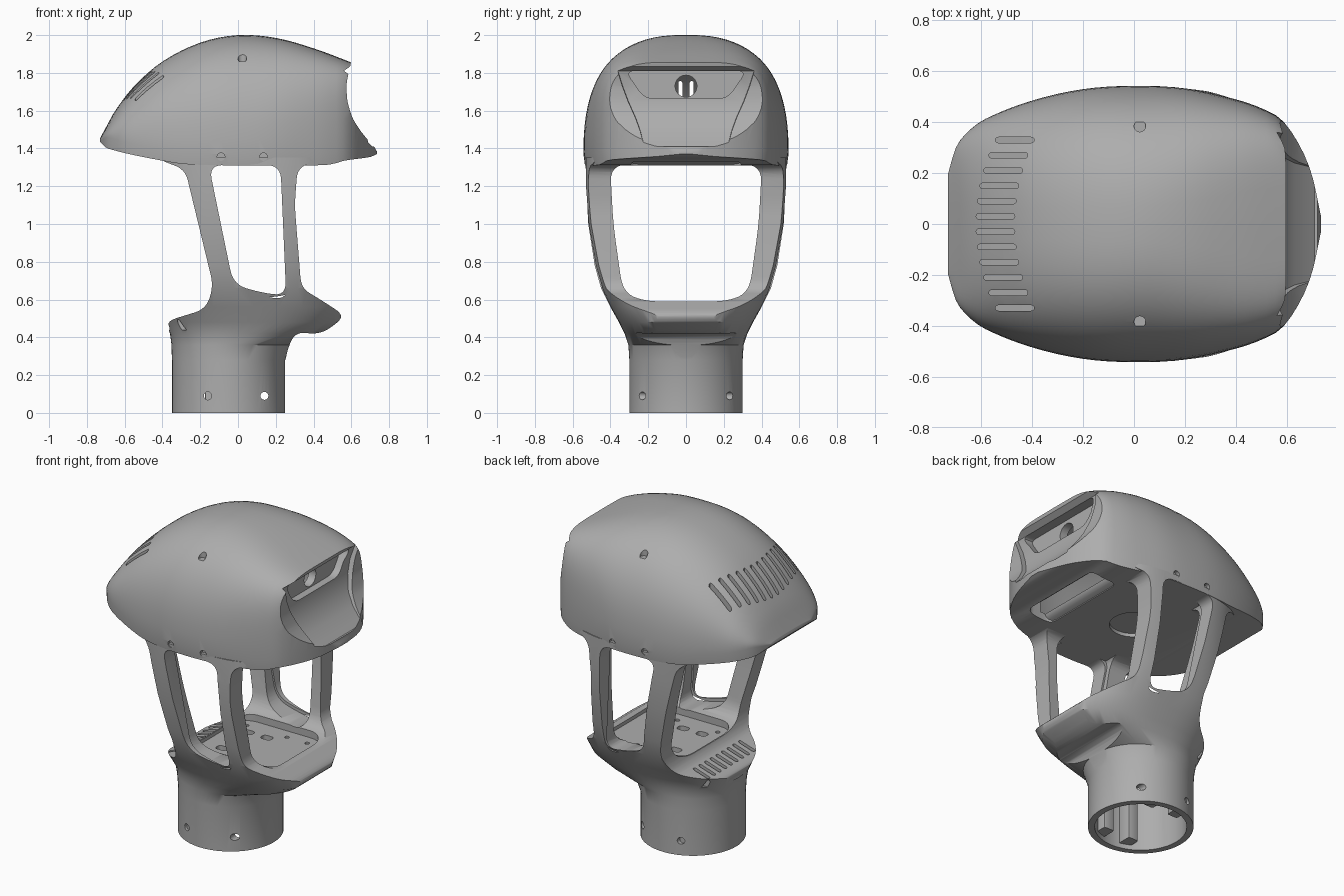
import bpy, bmesh
from math import cos, sin, pi
from mathutils import Vector

if "Cube" in bpy.data.objects:
    bpy.data.objects.remove(bpy.data.objects["Cube"])

grey = bpy.data.materials.new("matte grey")
grey.use_nodes = True
grey.diffuse_color = (0.42, 0.42, 0.42, 1)
grey.node_tree.nodes["Principled BSDF"].inputs["Base Color"].default_value = grey.diffuse_color


# ---- helpers ----
def finish(name, bm):
    bmesh.ops.recalc_face_normals(bm, faces=bm.faces)
    mesh = bpy.data.meshes.new(name)
    bm.to_mesh(mesh)
    bm.free()
    mesh.materials.append(grey)
    obj = bpy.data.objects.new(name, mesh)
    bpy.context.collection.objects.link(obj)
    return obj


def loft(name, rings):
    bm = bmesh.new()
    rows = [[bm.verts.new(p) for p in ring] for ring in rings]
    n = len(rows[0])
    for a, b in zip(rows, rows[1:]):
        for i in range(n):
            j = (i + 1) % n
            bm.faces.new((a[i], a[j], b[j], b[i]))
    bm.faces.new(rows[0])
    bm.faces.new(rows[-1])
    return finish(name, bm)


def prism(name, outline, axis, lo, hi):
    place = {"x": lambda p, d: (d, p[0], p[1]),
             "y": lambda p, d: (p[0], d, p[1]),
             "z": lambda p, d: (p[0], p[1], d)}[axis]
    return loft(name, [[place(p, d) for p in outline] for d in (lo, hi)])


def rounded(points, radius, steps=6):
    """Fillet every corner of a closed outline."""
    pts = [Vector(p) for p in points]
    out = []
    for i, p in enumerate(pts):
        ends = []
        for q in (pts[i - 1], pts[(i + 1) % len(pts)]):
            d = q - p
            ends.append(p + d.normalized() * min(radius, d.length * 0.49))
        for k in range(steps + 1):
            t = k / steps
            out.append(ends[0] * (1 - t) ** 2 + p * 2 * t * (1 - t) + ends[1] * t * t)
    return out


def mirrored(half):
    return half + [(-u, v) for u, v in reversed(half)]


def box(cx, cy, hx, hy):
    return [(cx - hx, cy - hy), (cx + hx, cy - hy), (cx + hx, cy + hy), (cx - hx, cy + hy)]


def circle(cx, cy, r, n=24):
    return [(cx + r * cos(2 * pi * i / n), cy + r * sin(2 * pi * i / n)) for i in range(n)]


def smooth(keys, t):
    """Read a smooth curve through (t, value) keys."""
    i = 0
    while i < len(keys) - 2 and t > keys[i + 1][0]:
        i += 1

    def slope(k):
        a, b = keys[max(k - 1, 0)], keys[min(k + 1, len(keys) - 1)]
        return (b[1] - a[1]) / (b[0] - a[0])
    (t0, v0), (t1, v1) = keys[i], keys[i + 1]
    h = t1 - t0
    s = min(max((t - t0) / h, 0), 1)
    return (v0 * (1 + 2 * s) * (1 - s) ** 2 + slope(i) * h * s * (1 - s) ** 2
            + v1 * s * s * (3 - 2 * s) - slope(i + 1) * h * s * s * (1 - s))


def power(v, e):
    return abs(v) ** e * (1 if v >= 0 else -1)


def boolean(obj, tools, operation="DIFFERENCE"):
    for tool in tools:
        mod = obj.modifiers.new("cut", "BOOLEAN")
        mod.operation, mod.object, mod.solver = operation, tool, "EXACT"
    bpy.context.view_layer.update()
    mesh = bpy.data.meshes.new_from_object(obj.evaluated_get(bpy.context.evaluated_depsgraph_get()))
    obj.modifiers.clear()
    obj.data = mesh
    for tool in tools:
        bpy.data.objects.remove(tool)


# ---- head shell: arched sections along x ----
TOP = [(-.73, 1.455), (-.7, 1.51), (-.65, 1.6), (-.55, 1.73), (-.4, 1.86), (-.2, 1.96),
       (0, 2), (.2, 1.985), (.4, 1.93), (.6, 1.855), (.735, 1.8)]
BASE = [(-.73, 1.435), (-.69, 1.4), (-.4, 1.335), (-.25, 1.315), (.3, 1.31), (.49, 1.315),
        (.56, 1.335), (.7, 1.355), (.735, 1.37)]
WIDTH = [(-.73, .2), (-.7, .3), (-.65, .365), (-.58, .415), (-.4, .485), (-.2, .53), (0, .543),
         (.2, .533), (.4, .49), (.5, .455), (.58, .41), (.65, .31), (.7, .19), (.735, .03)]


def arch(x, scale=1, drop=0, lift=0):
    low = smooth(BASE, x)
    top, w = smooth(TOP, x) - drop, smooth(WIDTH, x) * scale
    side = low + max(min(.06, (top - low) / 2), lift + .005)
    e = 2 / (2.5 + 2.5 * max(0, x / .6) ** 2)
    ring = []
    for i in range(41):
        a = pi * i / 40
        ring.append((x, w * power(cos(a), e), side + (top - side) * power(sin(a), e)))
    return ring + [(x, -w * .985, low + lift), (x, w * .985, low + lift)]


def stations(lo, hi, n):
    mid, half = (lo + hi) / 2, (hi - lo) / 2
    return [mid - half * cos(pi * i / n) for i in range(n + 1)]


head = loft("head_shell", [arch(x) for x in stations(-.73, .735, 44)])
cavity = loft("cavity", [arch(x, .93, .05, .045) for x in stations(-.66, .45, 24)])

# concave face, scooped panel and sensor recess
face = prism("face", [(.597, 2.1), (.597, 1.85)] + rounded(
    [(.59, 1.82), (.573, 1.74), (.578, 1.65), (.605, 1.56), (.65, 1.49), (.7, 1.43)], .03, 3)[3:]
    + [(.735, 1.385), (.735, 1.36), (1, 1.36), (1, 2.1)], "y", -1, 1)
scoop = loft("scoop", [[(x, -h, z), (x, h, z), (1, h + .03, z), (1, -h - .03, z)] for z, x, h in (
    (1.835, .595, .37), (1.81, .56, .36), (1.73, .543, .335), (1.65, .548, .305),
    (1.56, .58, .265), (1.49, .63, .24), (1.41, .71, .22))])
recess = prism("recess", rounded(mirrored([(.22, 1.665), (.32, 1.81)]), .05), "x", .5, .8)
eye_hole = prism("eye_hole", circle(0, 1.73, .058), "x", .3, .6)
chin_slot = prism("chin_slot", rounded(box(.46, 0, .09, .29), .05), "z", 1.2, 1.42)
plate_hole = prism("plate_hole", circle(0, 0, .14, 40), "z", 1.2, 1.5)
cuts = [cavity, face, scoop, recess, eye_hole, chin_slot, plate_hole]

# cooling slots across the back of the dome
for i in range(12):
    y = (i - 5.5) * .06
    cuts.append(prism("slot", rounded(box(-.545 + .7 * y * y, y, .076, .011), .012, 3), "z", 1.55, 1.95))
# screw holes on the sides and crown
for s in (-1, 1):
    for x in (-.09, .135):
        cuts.append(prism("screw", circle(x, 1.355, .021, 16), "y", s * .515, s * .7))
    cuts.append(prism("screw", circle(.023, s * .385, .023, 16), "z", 1.86, 2.1))
boolean(head, cuts)

# ---- neck, tray and side struts: oval sections up z ----
SECTIONS = [(0, -.35, .25, .3, 2), (.28, -.35, .25, .3, 2), (.36, -.352, .28, .305, 2.1),
            (.42, -.36, .47, .325, 2.3), (.48, -.38, .56, .355, 2.5), (.56, -.4, .57, .4, 2.7),
            (.66, -.42, .57, .45, 3), (.78, -.44, .57, .485, 3), (1, -.46, .58, .522, 3),
            (1.2, -.48, .6, .535, 3), (1.352, -.5, .6, .535, 3)]
rings = []
for z, back, front, w, n in SECTIONS:
    mid, half = (front + back) / 2, (front - back) / 2
    rings.append([(mid + half * power(cos(a), 2 / n), w * power(sin(a), 2 / n), z)
                  for a in (2 * pi * i / 72 for i in range(72))])
frame = loft("neck_and_strut_frame", rings)

silhouette = prism("silhouette", rounded(
    [(-.6, -.1), (-.6, .38), (-.35, .43), (-.38, .485), (-.17, .55), (-.13, .67), (-.28, 1.29),
     (-.42, 1.34), (-.42, 1.4), (.42, 1.4), (.42, 1.33), (.315, 1.3), (.3, 1.1), (.335, .66),
     (.42, .61), (.56, .52), (.52, .47), (.43, .415), (.3, .43), (.25, .3), (.25, -.1)], .06), "y", -1, 1)
boolean(frame, [silhouette], "INTERSECT")

WINDOW = [(-.155, 1.312), (.225, 1.312), (.255, .62), (.12, .637), (-.025, .68)]
window = prism("window", rounded(WINDOW, .075), "y", -1, 1)
# wider inner step around each window
mid = Vector((.08, .97))
ledge = prism("ledge", rounded([mid + (Vector(p) - mid) * 1.06 for p in WINDOW[::-1]], .08), "y", -.425, .425)
opening = prism("opening", rounded(mirrored(
    [(.22, .59), (.335, .64), (.385, 1), (.402, 1.314)]), .09), "x", -1, 1)
deck_recess = prism("deck_recess", rounded(box(.13, 0, .28, .27), .1), "z", .568, .8)
bore = prism("bore", circle(-.05, 0, .262, 48), "z", -.1, .47)
cuts = [window, ledge, opening, deck_recess, bore]

# shelf slots, deck holes and collar screw holes
for i in range(9):
    cuts.append(prism("slot", rounded(box(-.265, (i - 4) * .056, .055, .012), .012, 3), "z", .44, .7))
for s in (-1, 1):
    for x in (-.02, .11):
        cuts.append(prism("port", rounded(box(x, s * .13, .035, .025), .02, 3), "z", .44, .7))
    for x in (-.08, .2, .34):
        cuts.append(prism("pin", circle(x, s * .2, .014, 12), "z", .54, .7))
    for x in (-.16, .14):
        cuts.append(prism("screw", circle(x, .09, .021, 16), "y", s * .1, s * .4))
boolean(frame, cuts)

# ---- clamping ribs inside the collar ----
ribs = []
for sx in (-1, 1):
    for sy in (-1, 1):
        rib = prism("collar_rib", rounded(box(-.05 + sx * .09, sy * .215, .035, .045), .01, 2), "z", .03, .48)
        ribs.append(rib)

for obj in [head, frame] + ribs:
    bpy.ops.object.select_all(action="DESELECT")
    obj.select_set(True)
    bpy.context.view_layer.objects.active = obj
    bpy.ops.object.shade_smooth_by_angle(angle=0.6)
